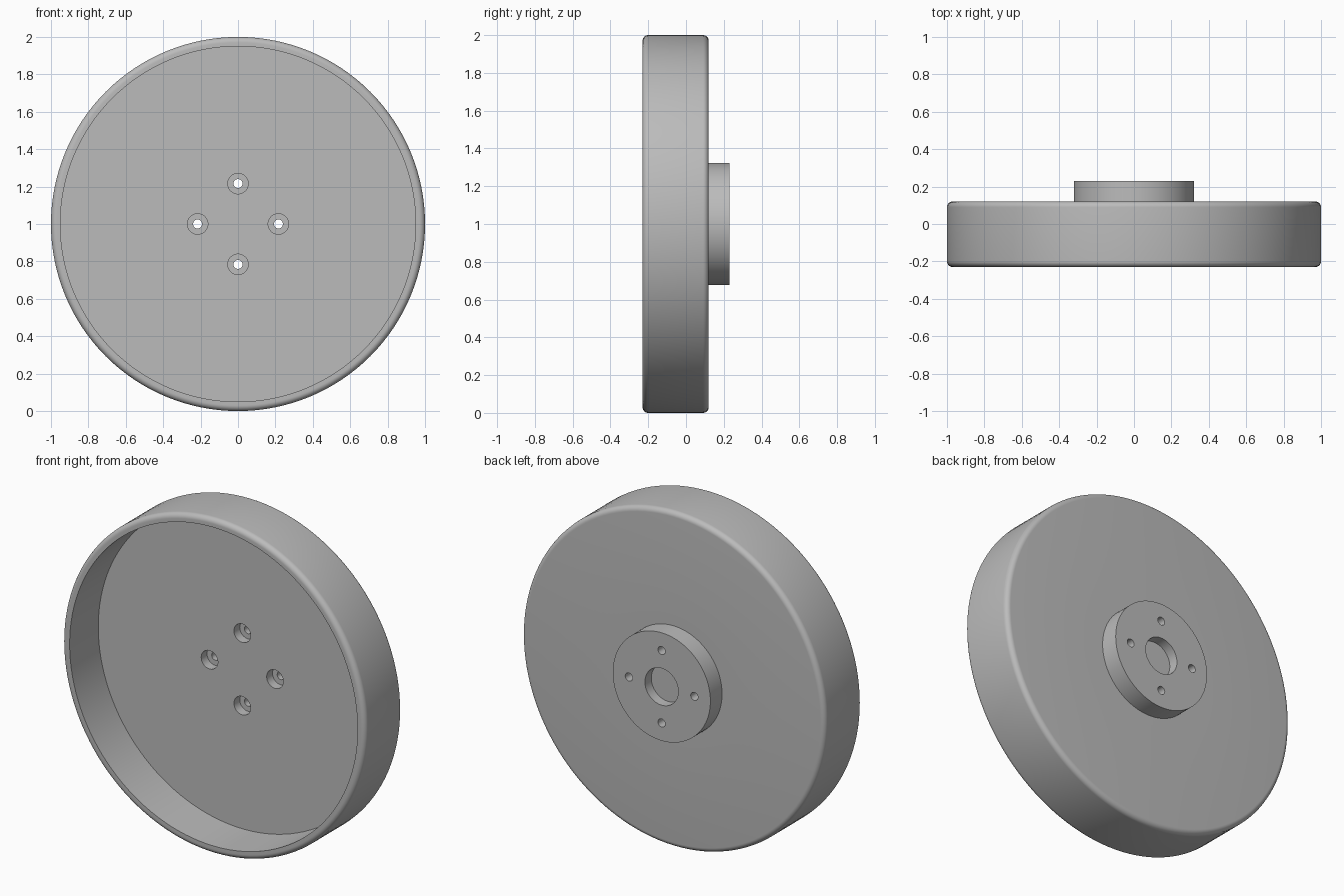
import bpy, bmesh, math
from mathutils import Matrix, Vector

default = bpy.data.objects.get("Cube")
if default:
    bpy.data.objects.remove(default, do_unlink=True)

GREY = (0.5, 0.5, 0.5, 1.0)
metal = bpy.data.materials.new("plain grey")
metal.use_nodes = True
metal.diffuse_color = GREY
bsdf = next(n for n in metal.node_tree.nodes if n.type == "BSDF_PRINCIPLED")
bsdf.inputs["Base Color"].default_value = GREY


def arc(r, y, radius, start, end, steps=8):
    """Points of a rounded corner in the (radius, y) plane, angles in degrees."""
    angles = [math.radians(start + (end - start) * i / steps) for i in range(steps + 1)]
    return [(r + radius * math.cos(a), y + radius * math.sin(a)) for a in angles]


def lathe(name, profile, segments, offset=(0, 0, 0)):
    """Turn a (radius, y) profile, which starts and ends on the axis, around y."""
    bm = bmesh.new()
    verts = [bm.verts.new((r, y, 0)) for r, y in profile]
    edges = [bm.edges.new(pair) for pair in zip(verts, verts[1:])]
    bmesh.ops.spin(bm, geom=verts + edges, cent=(0, 0, 0), axis=(0, 1, 0),
                   angle=math.tau, steps=segments)
    bmesh.ops.remove_doubles(bm, verts=bm.verts, dist=1e-5)
    bmesh.ops.recalc_face_normals(bm, faces=bm.faces)
    bmesh.ops.transform(bm, matrix=Matrix.Translation(offset), verts=bm.verts)
    mesh = bpy.data.meshes.new(name)
    bm.to_mesh(mesh)
    bm.free()
    mesh.materials.append(metal)
    obj = bpy.data.objects.new(name, mesh)
    bpy.context.collection.objects.link(obj)
    return obj


# Hollow drum with rounded rims, rear hub and blind centre bore
FRONT, FLOOR, BACK, HUB_BACK = -0.23, 0.04, 0.12, 0.23
FILLET, HUB_R, BORE_R, BORE_FLOOR = 0.03, 0.322, 0.11, 0.17
profile = [(0, FLOOR), (0.95, FLOOR), (0.95, FRONT)]
profile += arc(1 - FILLET, FRONT + FILLET, FILLET, -90, 0)
profile += arc(1 - FILLET, BACK - FILLET, FILLET, 0, 90)
profile += [(HUB_R, BACK), (HUB_R, HUB_BACK), (BORE_R, HUB_BACK),
            (BORE_R, BORE_FLOOR), (0, BORE_FLOOR)]
wheel = lathe("drum_with_hub", profile, 128, (0, 0, 1))

# Four counterbored bolt holes
bolt = [(0, -0.1), (0.055, -0.1), (0.055, FLOOR + 0.055),
        (0.024, FLOOR + 0.055), (0.024, 0.3), (0, 0.3)]
cutters = []
for i in range(4):
    a = i * math.pi / 2
    spot = Vector((0.216 * math.cos(a), 0, 1 + 0.216 * math.sin(a)))
    cutter = lathe("bolt_hole_cutter", bolt, 32, spot)
    cutter.hide_render = True
    cutters.append(cutter)
    cut = wheel.modifiers.new("bolt_hole", "BOOLEAN")
    cut.operation = "DIFFERENCE"
    cut.solver = "EXACT"
    cut.object = cutter

# Bake the holes and drop the cutters
bpy.context.view_layer.update()
deps = bpy.context.evaluated_depsgraph_get()
baked = bpy.data.meshes.new_from_object(wheel.evaluated_get(deps))
wheel.modifiers.clear()
wheel.data = baked
for cutter in cutters:
    bpy.data.objects.remove(cutter, do_unlink=True)

# Smooth round walls, crisp edges
bpy.ops.object.select_all(action="DESELECT")
wheel.select_set(True)
bpy.context.view_layer.objects.active = wheel
bpy.ops.object.shade_smooth_by_angle(angle=math.radians(30))
